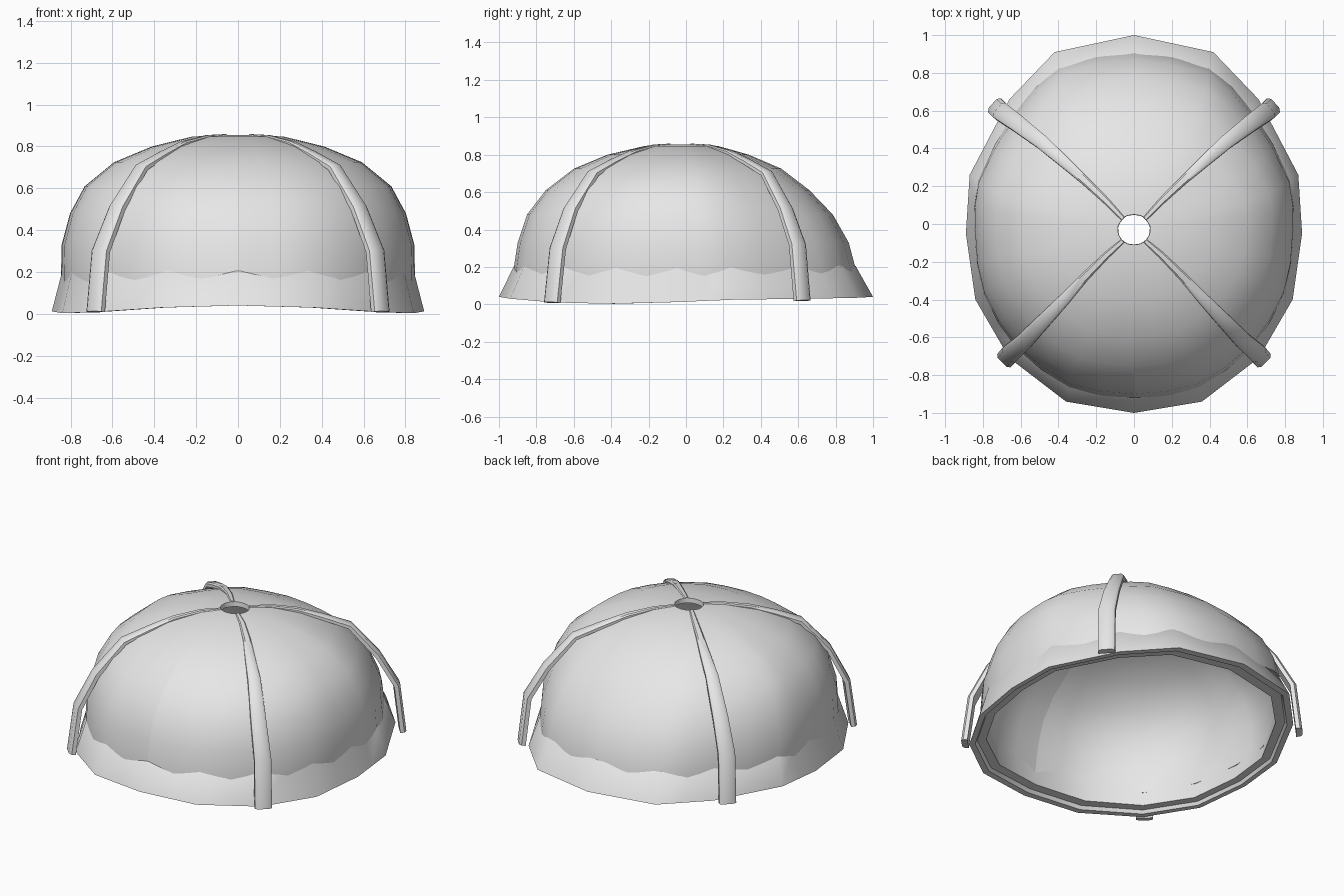
import bpy, bmesh, math
from mathutils import Vector

cube = bpy.data.objects.get("Cube")
if cube:
    bpy.data.objects.remove(cube)

grey = bpy.data.materials.new("light_grey")
grey.use_nodes = True
colour = (0.8, 0.8, 0.8, 1)
grey.diffuse_color = colour
grey.node_tree.nodes["Principled BSDF"].inputs["Base Color"].default_value = colour

CENTRE_Y = -0.03


def finish(name, bm):
    for f in bm.faces:
        f.smooth = True
    mesh = bpy.data.meshes.new(name)
    bm.to_mesh(mesh)
    bm.free()
    mesh.materials.append(grey)
    obj = bpy.data.objects.new(name, mesh)
    bpy.context.collection.objects.link(obj)
    return obj


# Half outline of the rim, back to front: x, y, z
half = [(0, 1, .04), (.42, .91, .035), (.66, .66, .03), (.87, .26, .025),
        (.89, -.05, .012), (.84, -.4, .003), (.66, -.71, .01),
        (.36, -.94, .03), (0, -1, .04)]
corners = [Vector(p) for p in half]
corners += [Vector((-p.x, p.y, p.z)) for p in corners[-2:0:-1]]
outline = []
for a, b in zip(corners, corners[1:] + corners[:1]):
    outline += [a, (a + b) / 2]
COUNT = len(outline)


def add_rings(bm, rings, follow_rim=0, bulge=1):
    """Rings given as side, front and back reach, and height.
    The first few may follow the wavy rim height; bulge rounds the outline."""
    rows = []
    for n, (side, front, back, height) in enumerate(rings):
        row = []
        for i, p in enumerate(outline):
            dy = p.y - CENTRE_Y
            reach = back / 1.03 if dy > 0 else front / .97
            grow = bulge if i % 2 else 1
            z = height + (p.z if n < follow_rim else 0)
            row.append(bm.verts.new((p.x * side / .89 * grow,
                                     CENTRE_Y + dy * reach * grow, z)))
        rows.append(row)
    return rows


def bridge(bm, low, high):
    # The outline runs clockwise seen from above, so wind faces to point outward
    for i in range(COUNT):
        j = (i + 1) % COUNT
        bm.faces.new((low[j], low[i], high[i], high[j]))


# Rounded dome with an open crown
bm = bmesh.new()
rows = add_rings(bm, [(.84, .895, .945, .12), (.843, .893, .94, .18),
                      (.84, .87, .90, .33), (.80, .82, .815, .48),
                      (.73, .72, .69, .61), (.59, .57, .54, .725),
                      (.41, .39, .365, .80), (.22, .19, .20, .847),
                      (.085, .08, .08, .855)], bulge=1.015)
for low, high in zip(rows, rows[1:]):
    bridge(bm, low, high)
    # Hard seam down the front
    bm.edges.get((low[COUNT // 2], high[COUNT // 2])).smooth = False
for e in bm.edges:
    if e.is_boundary:
        e.smooth = False
dome = finish("dome_shell", bm)
solid = dome.modifiers.new("thickness", "SOLIDIFY")
solid.thickness = .03
solid.offset = -1

# Flared band: outer slope, stepped underside and inner wall
bm = bmesh.new()
rows = add_rings(bm, [(.805, .855, .90, .02), (.85, .915, .97, .02),
                      (.86, .93, .985, 0), (.89, .97, 1.03, 0),
                      (.84, .89, .937, .205), (.825, .872, .918, .215)],
                 follow_rim=4)
for low, high in zip(rows, rows[1:] + rows[:1]):
    bridge(bm, low, high)
bmesh.ops.recalc_face_normals(bm, faces=bm.faces)
band = finish("flared_band", bm)
band.data.set_sharp_from_angle(angle=math.radians(40))

# Strap paths from rim to crown
widths = [.1, .1, .09, .075, .06, .045, .035, .025]
back_path = [(.735, .625, .02), (.71, .60, .32), (.62, .535, .51),
             (.49, .435, .70), (.37, .33, .762), (.26, .23, .815),
             (.145, .12, .846), (.06, .03, .852)]
front_path = [(.685, -.72, .01), (.66, -.69, .3), (.58, -.62, .51),
              (.465, -.50, .70), (.36, -.39, .762), (.26, -.28, .815),
              (.145, -.165, .846), (.06, -.09, .852)]


def strap(name, path, sign):
    pts = [Vector((x * sign, y, z)) for x, y, z in path]
    bm = bmesh.new()
    sections = []
    for i, p in enumerate(pts):
        along = (pts[min(i + 1, len(pts) - 1)] - pts[max(i - 1, 0)]).normalized()
        out = p - Vector((0, CENTRE_Y, .05))
        out = (out - along * out.dot(along)).normalized()
        across = along.cross(out)
        w, t = widths[i] / 2, .003 + widths[i] * .16
        shape = [(-w, -t), (w, -t), (w, t * .3), (w * .65, t), (-w * .65, t), (-w, t * .3)]
        sections.append([bm.verts.new(p + across * u + out * v) for u, v in shape])
    for a, b in zip(sections, sections[1:]):
        for k in range(len(a)):
            n = (k + 1) % len(a)
            bm.faces.new((a[k], a[n], b[n], b[k]))
    bm.faces.new(sections[0])
    bm.faces.new(sections[-1])
    bmesh.ops.recalc_face_normals(bm, faces=bm.faces)
    obj = finish(name, bm)
    obj.data.set_sharp_from_angle(angle=math.radians(40))


for side, sign in (("left", 1), ("right", -1)):
    strap("back_strap_" + side, back_path, sign)
    strap("front_strap_" + side, front_path, sign)
